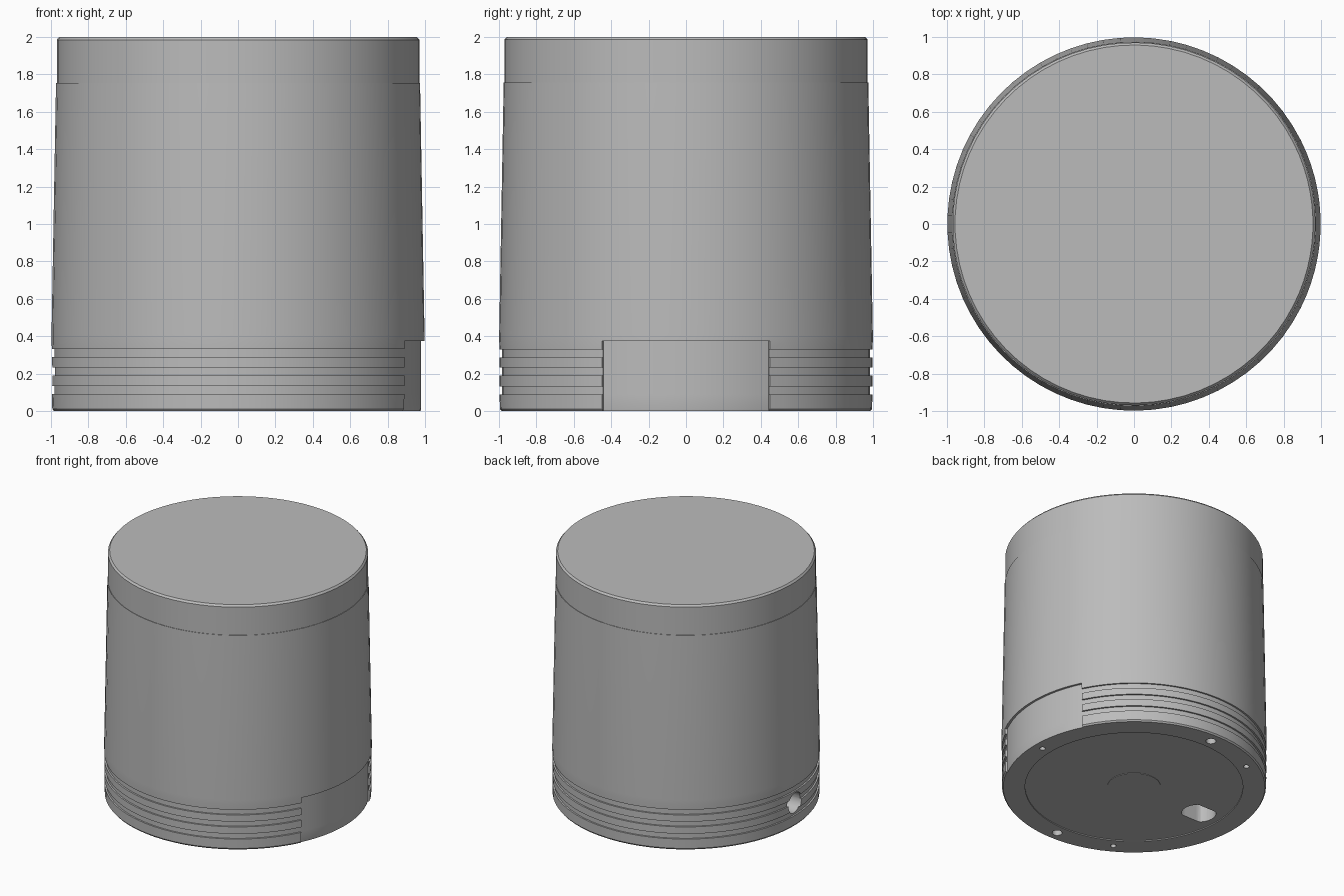
import bpy, bmesh, math
from mathutils import Matrix

cube = bpy.data.objects.get("Cube")
if cube:
    bpy.data.objects.remove(cube, do_unlink=True)

grey = bpy.data.materials.new("satin grey")
grey.use_nodes = True
colour = (0.5, 0.5, 0.5, 1)
grey.diffuse_color = colour
grey.node_tree.nodes["Principled BSDF"].inputs["Base Color"].default_value = colour

SEGMENTS = 72
PANEL_ANGLE = math.asin(0.45)
PANEL_TOP = 0.375
PANEL_RADIUS = 0.98


def make_object(name, bm):
    bmesh.ops.recalc_face_normals(bm, faces=bm.faces)
    mesh = bpy.data.meshes.new(name)
    bm.to_mesh(mesh)
    bm.free()
    mesh.materials.append(grey)
    obj = bpy.data.objects.new(name, mesh)
    bpy.context.collection.objects.link(obj)
    return obj


def body_profile():
    """Outline (radius, height, recess allowed) from underside centre to top centre."""
    pts = [(0, 0.004, 0), (0.2, 0.004, 0), (0.2, 0.008, 0), (0.82, 0.008, 0),
           (0.82, 0, 0), (0.985, 0, 1), (0.994, 0.012, 1)]
    # three grooves round the foot
    for low in (0.09, 0.19, 0.288):
        high = low + 0.043
        pts += [(0.996, low, 1), (0.983, low, 1), (0.983, high, 1), (0.996, high, 1)]
    pts += [(0.998, PANEL_TOP, 1), (0.998, PANEL_TOP, 0), (0.998, 0.41, 0),
            (0.974, 1.755, 0), (0.97, 1.755, 0), (0.97, 1.985, 0),
            (0.957, 2, 0), (0, 2, 0)]
    return pts


def make_body():
    # columns of the lathe; the recess edges carry two columns each
    start, end = PANEL_ANGLE, 2 * math.pi - PANEL_ANGLE
    inner = 13
    outer = SEGMENTS - inner
    columns = [(start + (end - start) * i / outer, False) for i in range(outer + 1)]
    columns += [(-start + 2 * start * i / inner, True) for i in range(inner + 1)]
    bm = bmesh.new()
    rings = []
    for angle, recessed in columns:
        ring = []
        for r, z, allowed in body_profile():
            if recessed and allowed:
                r = min(r - 0.008, PANEL_RADIUS) if z == 0 else PANEL_RADIUS
            ring.append(bm.verts.new((r * math.cos(angle), r * math.sin(angle), z)))
        rings.append(ring)
    for i, a in enumerate(rings):
        b = rings[(i + 1) % len(rings)]
        for j in range(len(a) - 1):
            bm.faces.new((a[j], b[j], b[j + 1], a[j + 1]))
    bmesh.ops.remove_doubles(bm, verts=bm.verts, dist=0.0005)
    return make_object("canister_body", bm)


def make_bore(name, x, y, z, radius, depth, sideways=False):
    bm = bmesh.new()
    turn = Matrix.Rotation(math.pi / 2, 4, "Y") if sideways else Matrix()
    bmesh.ops.create_cone(bm, cap_ends=True, segments=32, radius1=radius, radius2=radius,
                          depth=depth, matrix=Matrix.Translation((x, y, z)) @ turn)
    return make_object(name, bm)


body = make_body()

# cable outlet: flat-sided opening underneath
outlet = make_bore("outlet_cutter", -0.637, 0, 0.1, 0.13, 0.4)
for v in outlet.data.vertices:
    v.co.y = max(-0.098, min(0.098, v.co.y))
cutters = [outlet]

# cable hole in the side, leading to the outlet
cutters.append(make_bore("side_hole_cutter", -0.87, 0, 0.19, 0.085, 0.4, True))

# three small and two larger screw holes underneath
for k in range(3):
    a = k * math.tau / 3
    cutters.append(make_bore("small_hole_cutter", 0.9 * math.cos(a), 0.9 * math.sin(a), 0, 0.022, 0.2))
for side in (-1, 1):
    cutters.append(make_bore("large_hole_cutter", 0, 0.9 * side, 0, 0.038, 0.2))

bpy.context.view_layer.objects.active = body
for cutter in cutters:
    mod = body.modifiers.new("bore", "BOOLEAN")
    mod.operation = "DIFFERENCE"
    mod.solver = "EXACT"
    mod.object = cutter
    bpy.ops.object.modifier_apply(modifier=mod.name)
    bpy.data.objects.remove(cutter, do_unlink=True)

bpy.ops.object.select_all(action="DESELECT")
body.select_set(True)
bpy.ops.object.shade_smooth_by_angle(angle=math.radians(30))
